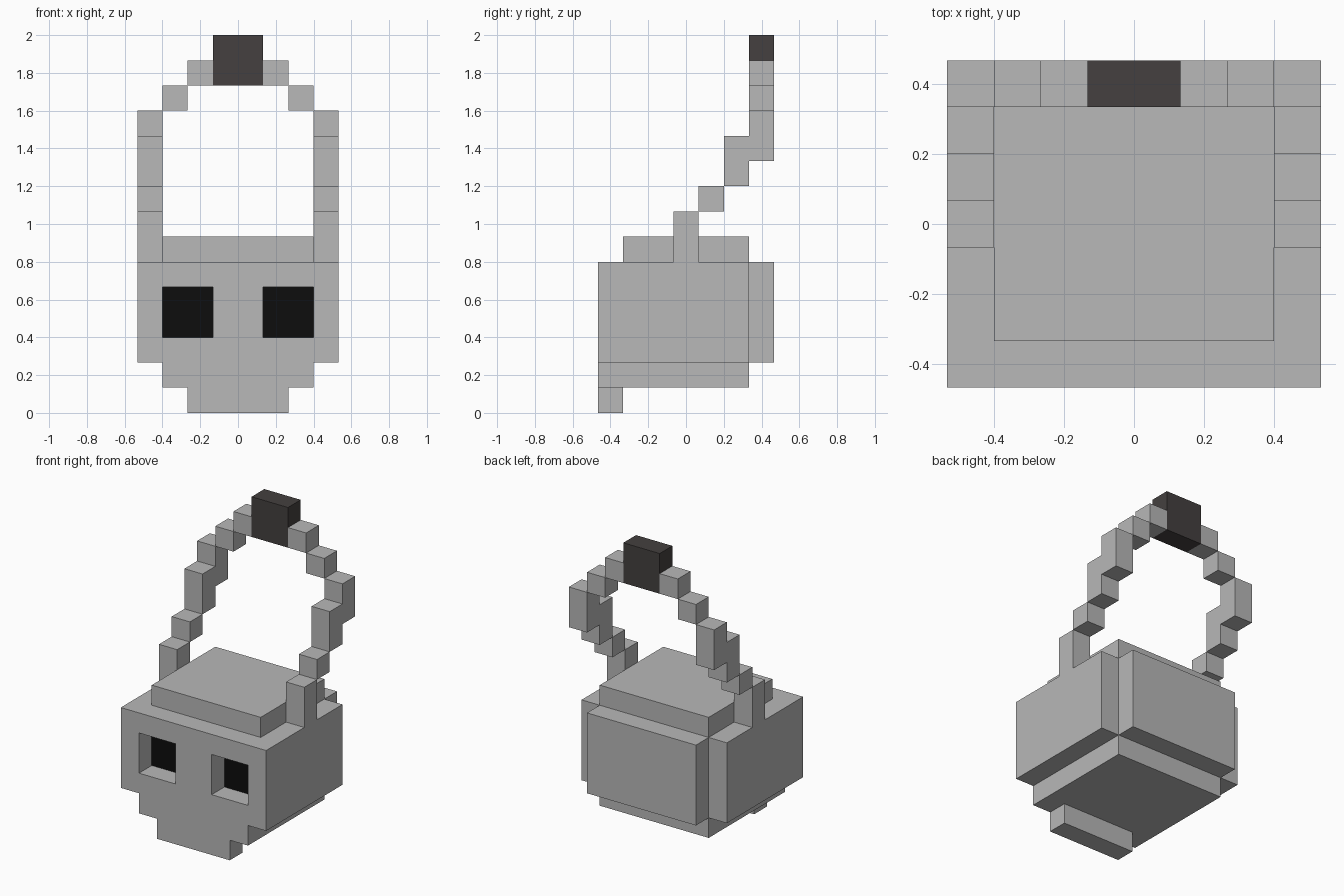
import bpy
import bmesh
from mathutils import Vector

if "Cube" in bpy.data.objects:
    bpy.data.objects.remove(bpy.data.objects["Cube"], do_unlink=True)

U = 2 / 15  # one block


def material(name, rgb):
    m = bpy.data.materials.new(name)
    m.use_nodes = True
    m.diffuse_color = (*rgb, 1)
    bsdf = m.node_tree.nodes["Principled BSDF"]
    bsdf.inputs["Base Color"].default_value = (*rgb, 1)
    bsdf.inputs["Roughness"].default_value = 0.9
    return m


bone = material("bone grey", (0.48, 0.48, 0.48))
black = material("socket black", (0.004, 0.004, 0.004))
grip_dark = material("dark grip", (0.058, 0.051, 0.05))


def box_mesh(bm, lo, hi):
    """Add a box between two corners given in blocks."""
    lo, hi = Vector(lo) * U, Vector(hi) * U
    verts = bmesh.ops.create_cube(bm, size=1)["verts"]
    for v in verts:
        v.co = (lo + hi) / 2 + v.co * (hi - lo)


def finish(bm, name, *mats):
    mesh = bpy.data.meshes.new(name)
    bm.to_mesh(mesh)
    bm.free()
    for m in mats:
        mesh.materials.append(m)
    obj = bpy.data.objects.new(name, mesh)
    bpy.context.collection.objects.link(obj)
    return obj


def box(name, lo, hi, mat=bone):
    bm = bmesh.new()
    box_mesh(bm, lo, hi)
    return finish(bm, name, mat)


# Skull with two sunken square eye sockets
bm = bmesh.new()
box_mesh(bm, (-4, -3.5, 2), (4, 2.5, 6))
cuts = [((x, 0, 0), (1, 0, 0)) for x in (-3, -1, 1, 3)]
cuts += [((0, 0, z), (0, 0, 1)) for z in (3, 5)]
for point, normal in cuts:
    bmesh.ops.bisect_plane(bm, geom=bm.verts[:] + bm.edges[:] + bm.faces[:],
                           plane_co=Vector(point) * U, plane_no=normal)
bm.normal_update()
eyes = []
for f in bm.faces:
    c = f.calc_center_median() / U
    if f.normal.y < -0.9 and 1 < abs(c.x) < 3 and 3 < c.z < 5:
        eyes.append(f)
bmesh.ops.inset_individual(bm, faces=eyes, thickness=0, depth=-U)
for f in eyes:
    f.material_index = 1
finish(bm, "skull", bone, black)

# Skull layers
box("skull_top", (-3, -2.5, 6), (3, 2.5, 7))
box("skull_back", (-3, 2.5, 2), (3, 3.5, 6))
box("skull_base", (-3, -3.5, 1), (3, 2.5, 2))
box("jaw", (-2, -3.5, 0), (2, -2.5, 1))

# Stepped handle: left half, mirrored to the right
bm = bmesh.new()
for lo, hi in [
    ((3, -0.5, 6), (4, 0.5, 8)),
    ((3, 0.5, 8), (4, 1.5, 9)),
    ((3, 1.5, 9), (4, 2.5, 11)),
    ((3, 2.5, 10), (4, 3.5, 12)),
    ((2, 2.5, 12), (3, 3.5, 13)),
    ((1, 2.5, 13), (2, 3.5, 14)),
]:
    box_mesh(bm, lo, hi)
handle = finish(bm, "handle", bone)
mirror = handle.modifiers.new("mirror", "MIRROR")
mirror.use_mirror_merge = False

# Grip at the top of the handle
box("handle_grip", (-1, 2.5, 13), (1, 3.5, 15), grip_dark)
